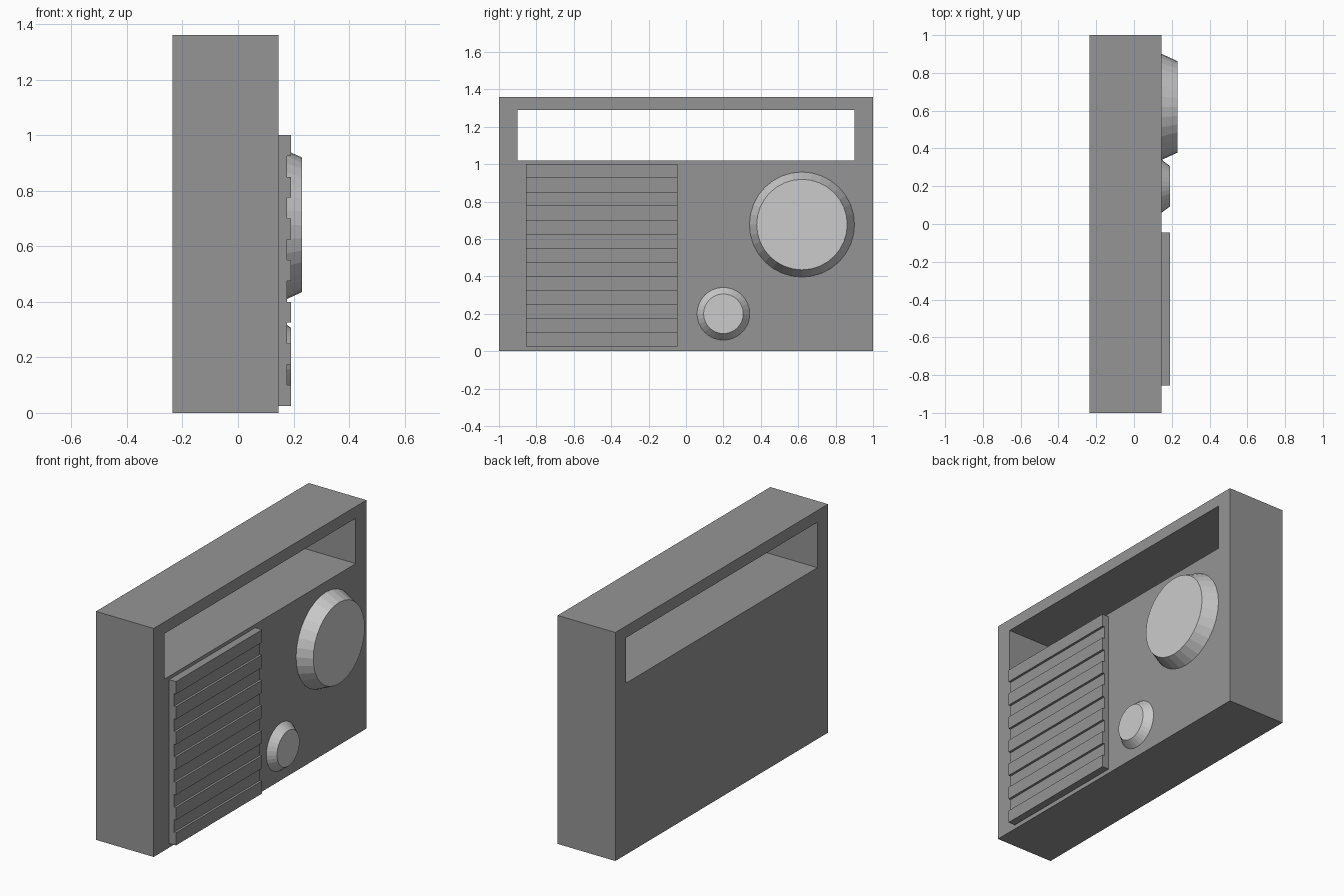
import bpy, bmesh, math
from mathutils import Matrix

if "Cube" in bpy.data.objects:
    bpy.data.objects.remove(bpy.data.objects["Cube"])

FRONT = 0.145   # x of the panel carrying grille and knobs
BACK = -0.235

dark = bpy.data.materials.new("dark_grey")
dark.diffuse_color = (0.3, 0.3, 0.3, 1)
dark.use_nodes = True
dark.node_tree.nodes["Principled BSDF"].inputs["Base Color"].default_value = dark.diffuse_color


def finish(name, bm, mat=None):
    bmesh.ops.recalc_face_normals(bm, faces=bm.faces)
    me = bpy.data.meshes.new(name)
    bm.to_mesh(me)
    bm.free()
    if mat:
        me.materials.append(mat)
    ob = bpy.data.objects.new(name, me)
    bpy.context.collection.objects.link(ob)
    return ob


def extrude(bm, faces, vec):
    res = bmesh.ops.extrude_face_region(bm, geom=faces, use_keep_orig=True)
    verts = [v for v in res["geom"] if isinstance(v, bmesh.types.BMVert)]
    bmesh.ops.translate(bm, verts=verts, vec=vec)


def rect(y0, y1, z0, z1):
    return [(y0, z0), (y1, z0), (y1, z1), (y0, z1)]


# Case: rectangular frame around the handle slot, extruded in depth
bm = bmesh.new()
outer = [bm.verts.new((BACK, y, z)) for y, z in rect(-1, 1, 0, 1.36)]
inner = [bm.verts.new((BACK, y, z)) for y, z in rect(-0.9, 0.9, 1.02, 1.29)]
ring = []
for i in range(4):
    j = (i + 1) % 4
    ring.append(bm.faces.new((outer[i], outer[j], inner[j], inner[i])))
extrude(bm, ring, (FRONT - BACK, 0, 0))
finish("radio_case", bm, dark)

# Speaker grille: slatted side profile extruded across
z0, z1, bands = 0.025, 1.0, 13
step = (z1 - z0) / bands
profile = [(FRONT, z0)]
for i in range(bands):
    x = 0.19 if i % 2 == 0 else 0.176
    profile += [(x, z0 + i * step), (x, z0 + (i + 1) * step)]
profile.append((FRONT, z1))
bm = bmesh.new()
face = bm.faces.new([bm.verts.new((x, -0.855, z)) for x, z in profile])
extrude(bm, [face], (0, 0.81, 0))
finish("speaker_grille", bm, dark)


# Knobs: tapered discs facing +x
def knob(name, y, z, r_base, r_top, x_top):
    depth = x_top - FRONT
    bm = bmesh.new()
    bmesh.ops.create_cone(
        bm, cap_ends=True, segments=32, radius1=r_base, radius2=r_top, depth=depth,
        matrix=Matrix.Translation((FRONT + depth / 2, y, z))
        @ Matrix.Rotation(math.pi / 2, 4, 'Y'))
    finish(name, bm)


knob("tuning_knob", 0.62, 0.677, 0.281, 0.242, 0.231)
knob("volume_knob", 0.2, 0.2, 0.141, 0.106, 0.191)
